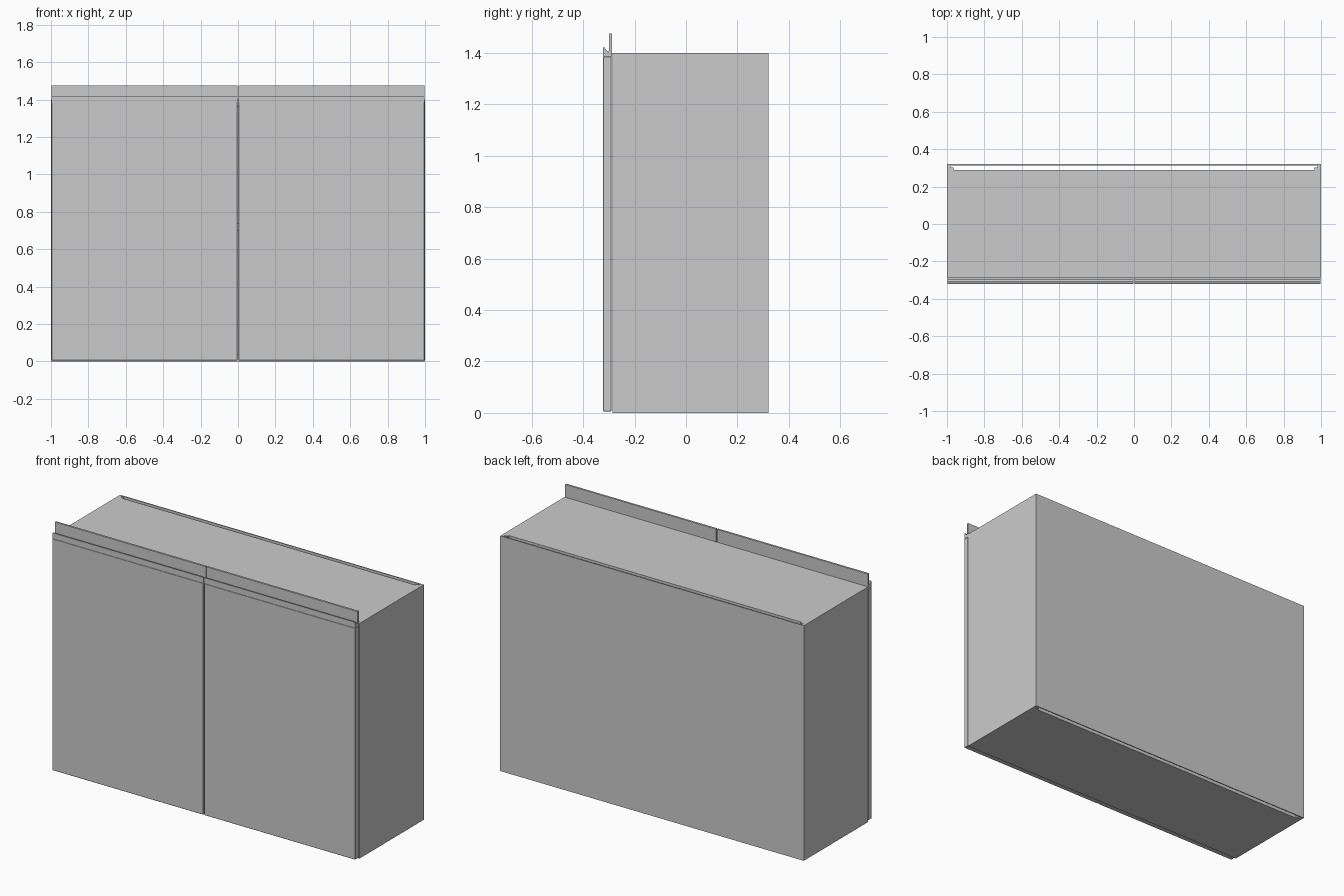
import bpy, bmesh

if "Cube" in bpy.data.objects:
    bpy.data.objects.remove(bpy.data.objects["Cube"])

T = 0.036      # panel thickness
H = 1.4        # cabinet height


def finish(name, bm, bevel=0.0):
    bmesh.ops.recalc_face_normals(bm, faces=bm.faces)
    me = bpy.data.meshes.new(name)
    bm.to_mesh(me)
    bm.free()
    ob = bpy.data.objects.new(name, me)
    bpy.context.collection.objects.link(ob)
    if bevel:
        m = ob.modifiers.new("edge", 'BEVEL')
        m.width = bevel
        m.segments = 1
    return ob


def box(name, x, y, z, bevel=0.0):
    bm = bmesh.new()
    bmesh.ops.create_cube(bm, size=1)
    for v in bm.verts:
        v.co = [r[0] + (c + 0.5) * (r[1] - r[0]) for c, r in zip(v.co, (x, y, z))]
    return finish(name, bm, bevel)


def extrude(name, pts, axis, a, b, bevel=0.0):
    # closed profile swept straight along x (axis 0) or z (axis 2)
    bm = bmesh.new()
    vs = [bm.verts.new((a, p, q) if axis == 0 else (p, q, a)) for p, q in pts]
    f = bm.faces.new(vs)
    r = bmesh.ops.extrude_face_region(bm, geom=[f])
    d = (b - a, 0, 0) if axis == 0 else (0, 0, b - a)
    bmesh.ops.translate(bm, vec=d, verts=[g for g in r["geom"] if isinstance(g, bmesh.types.BMVert)])
    return finish(name, bm, bevel)


# horizontal panels, stopping short of the back
box("bottom_panel", (-1 + T, 1 - T), (-0.285, 0.29), (0, T))
box("top_panel", (-1 + T, 1 - T), (-0.285, 0.29), (H - T, H))
box("shelf", (-1 + T, 1 - T), (-0.26, 0.29), (0.70, 0.70 + T))

# thin back sheet
box("back_panel", (-0.992, 0.992), (0.314, 0.32), (0, H))

# handle rail cross-section (y, z): low front lip, channel, tall rear fin
rail = [(-0.322, 1.385), (-0.322, 1.42), (-0.316, 1.42), (-0.308, 1.408),
        (-0.299, 1.406), (-0.299, 1.475), (-0.287, 1.475), (-0.287, 1.385)]

for s, side in ((-1, "left"), (1, "right")):
    # side with a rear rebate that seats the back sheet
    prof = [(1, -0.285), (1, 0.32), (0.992, 0.32), (0.992, 0.314), (0.982, 0.314),
            (0.982, 0.302), (1 - T, 0.302), (1 - T, -0.285)]
    extrude(side + "_side", [(s * x, y) for x, y in prof], 2, 0, H)
    # door and its rail
    lo, hi = sorted((s * 0.003, s * 0.997))
    box(side + "_door", (lo, hi), (-0.322, -0.29), (0.006, 1.385), 0.002)
    extrude(side + "_handle_rail", rail, 0, lo, hi)
